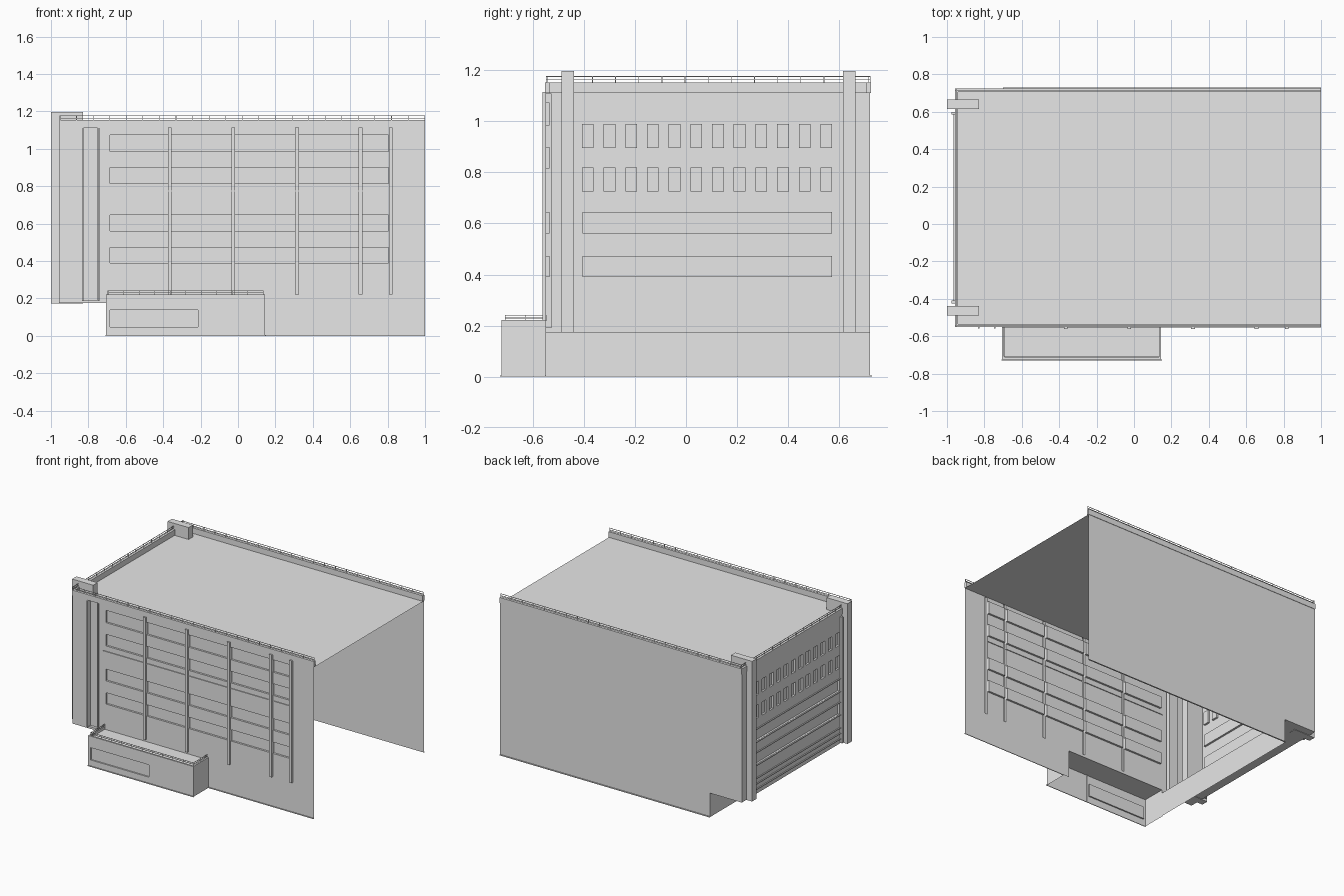
import bpy
import bmesh
from mathutils import Vector

cube = bpy.data.objects.get("Cube")
if cube:
    bpy.data.objects.remove(cube, do_unlink=True)

grey = bpy.data.materials.new("plain_grey")
grey.use_nodes = True
grey.diffuse_color = (0.8, 0.8, 0.8, 1)
grey.node_tree.nodes["Principled BSDF"].inputs["Base Color"].default_value = (0.8, 0.8, 0.8, 1)


def finish(name, bm):
    mesh = bpy.data.meshes.new(name)
    bm.to_mesh(mesh)
    bm.free()
    mesh.materials.append(grey)
    obj = bpy.data.objects.new(name, mesh)
    bpy.context.collection.objects.link(obj)
    return obj


def add_box(bm, lo, hi):
    lo, hi = Vector(lo), Vector(hi)
    verts = bmesh.ops.create_cube(bm, size=1)["verts"]
    for v in verts:
        v.co = (lo + hi) / 2 + v.co * (hi - lo)


def boxes(name, *pairs):
    bm = bmesh.new()
    for lo, hi in pairs:
        add_box(bm, lo, hi)
    return finish(name, bm)


def relief(name, place, outward, u_range, v_range, rects=()):
    """Sheet wall with rectangles pushed in or out; depth None leaves a hole."""
    us = sorted({*u_range, *(u for r in rects for u in r[:2])})
    vs = sorted({*v_range, *(v for r in rects for v in r[2:4])})

    def depth(i, j):
        if not (0 <= i < len(us) - 1 and 0 <= j < len(vs) - 1):
            return None
        u, v = (us[i] + us[i + 1]) / 2, (vs[j] + vs[j + 1]) / 2
        d = 0
        for u0, u1, v0, v1, push in rects:
            if u0 < u < u1 and v0 < v < v1:
                d = push
        return d

    bm = bmesh.new()

    def quad(*pts):
        bm.faces.new([bm.verts.new(place(*p)) for p in pts])

    for i in range(len(us) - 1):
        for j in range(len(vs) - 1):
            d = depth(i, j)
            if d is None:
                continue
            a, b, c, e = us[i], us[i + 1], vs[j], vs[j + 1]
            quad((a, c, d), (b, c, d), (b, e, d), (a, e, d))
            right, above = depth(i + 1, j), depth(i, j + 1)
            if right is not None and right != d:
                quad((b, c, d), (b, c, right), (b, e, right), (b, e, d))
            if above is not None and above != d:
                quad((a, e, d), (b, e, d), (b, e, above), (a, e, above))
    bmesh.ops.remove_doubles(bm, verts=bm.verts, dist=0.0001)
    bmesh.ops.recalc_face_normals(bm, faces=bm.faces)
    if sum(f.normal.dot(Vector(outward)) * f.calc_area() for f in bm.faces) < 0:
        bmesh.ops.reverse_faces(bm, faces=bm.faces)
    return finish(name, bm)


def railing(name, start, end, height, spacing):
    """Two thin bars on evenly spaced posts."""
    start, end = Vector(start), Vector(end)
    t = Vector((0.0015, 0.0015, 0.0015))
    bm = bmesh.new()
    for h in (height / 2, height):
        up = Vector((0, 0, h))
        add_box(bm, start + up - t, end + up + t)
    n = max(1, round((end - start).length / spacing))
    for k in range(n + 1):
        p = start.lerp(end, k / n)
        add_box(bm, p - t, p + Vector((0, 0, height)) + t)
    return finish(name, bm)


# Main dimensions
LEFT, RIGHT, BASE = 1.0, -0.957, -0.7
FRONT, BACK = -0.548, 0.722
SOFFIT, ROOF, TOP = 0.175, 1.11, 1.15
floors = ((0.39, 0.473), (0.56, 0.645), (0.815, 0.9), (0.985, 1.075))

# Front wall: window bands, ledge, stair window, pilasters, annex opening
front = [(-0.685, 0.805, a, b, 0.014) for a, b in floors]
front.append((-0.705, 0.805, 0.771, 0.777, -0.006))
front.append((-0.825, -0.75, 0.19, ROOF, 0.02))
front += [(x - 0.004, x + 0.004, 0.185, ROOF, -0.01) for x in (-0.83, -0.745)]
front += [(x - 0.01, x + 0.01, 0.22, 1.115, -0.014) for x in (-0.365, -0.025, 0.315, 0.655, 0.817)]
front.append((RIGHT, BASE, 0, SOFFIT, None))
front.append((BASE, 0.1, 0, 0.2, None))
relief("front_wall", lambda u, v, d: (u, FRONT + d, v), (0, -1, 0), (RIGHT, LEFT), (0, TOP), front)

# Back wall: plain, notched under the overhang
relief("back_wall", lambda u, v, d: (u, BACK - d, v), (0, 1, 0), (RIGHT, LEFT), (0, TOP),
       [(RIGHT, BASE, 0, SOFFIT, None)])

# Right wall: two rows of small windows over two long bands
side = [(-0.405, 0.572, a, b, 0.014) for a, b in floors[:2]]
for a, b in ((0.725, 0.82), (0.895, 0.99)):
    side += [(y, y + 0.046, a, b, 0.014) for y in (-0.408 + 0.085 * k for k in range(12))]
relief("right_wall", lambda u, v, d: (RIGHT + d, u, v), (-1, 0, 0), (FRONT, BACK), (SOFFIT, TOP), side)

# Recessed ground floor wall, soffit and roof sheet
relief("ground_floor_wall", lambda u, v, d: (BASE + d, u, v), (-1, 0, 0), (FRONT, BACK), (0, SOFFIT))
relief("soffit", lambda u, v, d: (u, v, SOFFIT), (0, 0, -1), (RIGHT, BASE), (FRONT, BACK))
relief("roof", lambda u, v, d: (u, v, ROOF), (0, 0, 1), (RIGHT, LEFT), (FRONT, BACK))

# Parapets around three sides
boxes("parapet",
      ((RIGHT, FRONT - 0.004, ROOF + 0.002), (LEFT, FRONT + 0.014, TOP + 0.003)),
      ((RIGHT, BACK - 0.016, ROOF + 0.002), (LEFT, BACK + 0.003, TOP + 0.003)),
      ((RIGHT - 0.001, FRONT, ROOF + 0.002), (RIGHT + 0.016, BACK, TOP + 0.003)))

# Corner columns piercing the right wall
boxes("corner_columns", *[((-1, y, 0.172), (-0.83, y + 0.05, 1.197)) for y in (-0.488, 0.615)])

# Fins and end strips on the right wall
fins = [((RIGHT - 0.008, -0.42, z - 0.003), (RIGHT, 0.592, z + 0.003))
        for z in (0.21, 0.25, 0.29, 0.385, 0.478, 0.555, 0.65)]
fins += [((RIGHT - 0.018, y, 0.18), (RIGHT, y + 0.015, 1.1)) for y in (-0.425, 0.585)]
boxes("right_wall_fins", *fins)

# Roof railings
railing("front_railing", (RIGHT + 0.005, FRONT + 0.004, TOP), (LEFT - 0.002, FRONT + 0.004, TOP), 0.026, 0.09)
railing("back_railing", (RIGHT + 0.005, BACK - 0.008, TOP), (LEFT - 0.002, BACK - 0.008, TOP), 0.026, 0.09)
railing("right_railing", (RIGHT + 0.006, FRONT, TOP), (RIGHT + 0.006, BACK, TOP), 0.026, 0.09)

# Entrance annex with a long window, end walls and a low roof
A0, A1, AF, AT = -0.705, 0.145, -0.724, 0.22
relief("annex_front", lambda u, v, d: (u, AF + d, v), (0, -1, 0), (A0, A1), (0, AT),
       [(-0.685, -0.215, 0.048, 0.138, 0.01), (-0.203, -0.197, 0, AT, 0.003)])
for name, x, n in (("annex_right_end", A0, -1), ("annex_left_end", A1, 1)):
    relief(name, lambda u, v, d, x=x: (x, u, v), (n, 0, 0), (AF, FRONT), (0, AT))
relief("annex_roof", lambda u, v, d: (u, v, 0.203), (0, 0, 1), (A0, A1), (AF, FRONT))
boxes("annex_parapet",
      ((A0, AF, 0.204), (A1, AF + 0.012, AT + 0.002)),
      ((A0, AF, 0.204), (A0 + 0.012, FRONT, AT + 0.002)),
      ((A1 - 0.012, AF, 0.204), (A1, FRONT, AT + 0.002)))
railing("annex_front_railing", (A0 + 0.01, AF + 0.016, AT), (A1 - 0.01, AF + 0.016, AT), 0.02, 0.08)
for name, x in (("annex_right_railing", A0 + 0.01), ("annex_left_railing", A1 - 0.01)):
    railing(name, (x, AF + 0.016, AT), (x, FRONT, AT), 0.02, 0.08)

# Thin base trim
boxes("base_trim",
      ((A0 - 0.004, AF - 0.005, 0), (A1 + 0.004, AF, 0.005)),
      ((A1, FRONT - 0.005, 0), (LEFT, FRONT, 0.005)),
      ((BASE, BACK, 0), (LEFT, BACK + 0.007, 0.005)))
